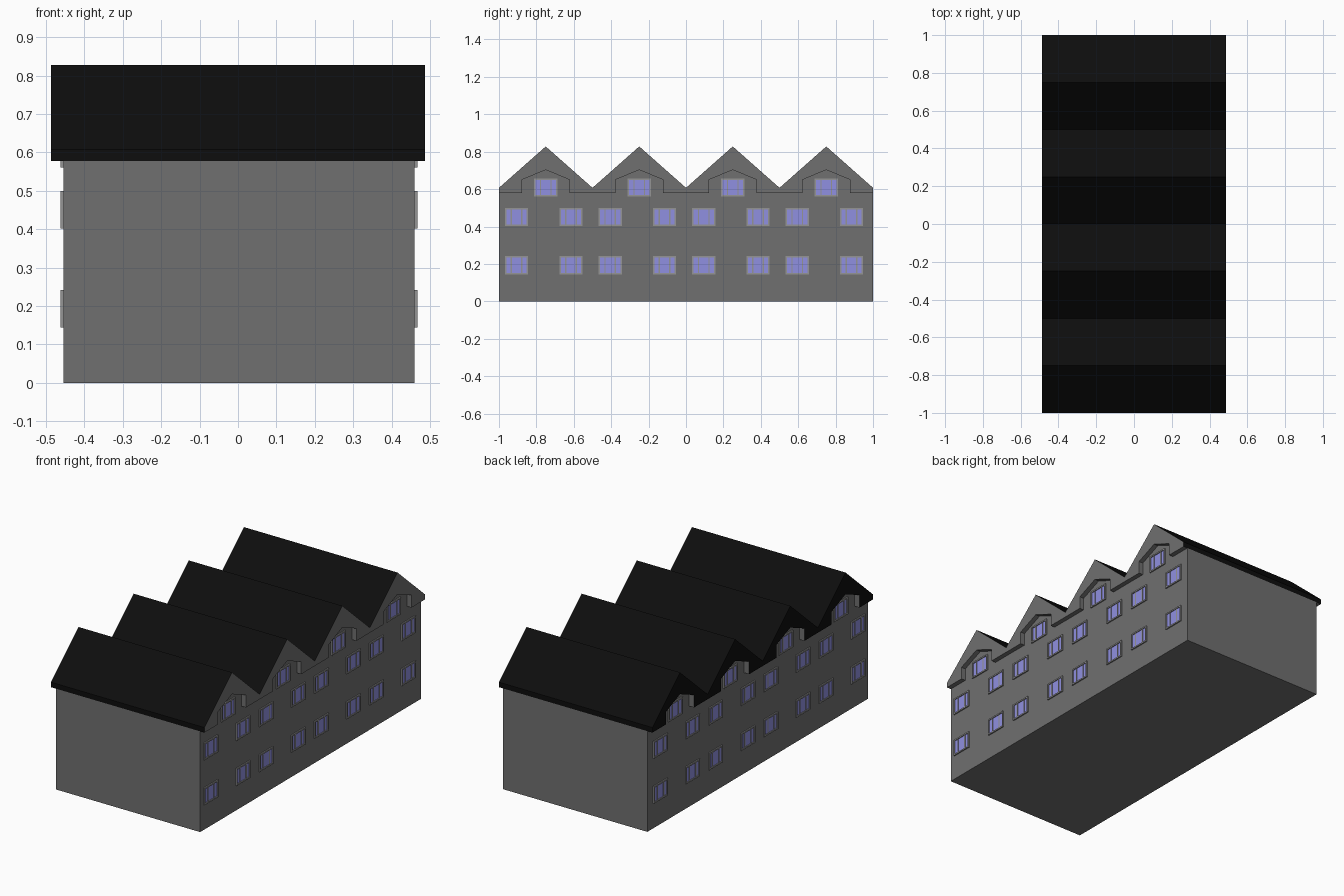
import bpy
import bmesh

if "Cube" in bpy.data.objects:
    bpy.data.objects.remove(bpy.data.objects["Cube"])


def material(name, r, g, b):
    m = bpy.data.materials.new(name)
    m.diffuse_color = (r, g, b, 1)
    m.use_nodes = True
    m.node_tree.nodes["Principled BSDF"].inputs["Base Color"].default_value = m.diffuse_color
    return m


WALL = material("wall_grey", 0.16, 0.16, 0.16)
ROOF = material("roof_black", 0.004, 0.004, 0.004)
GLASS = material("window_blue", 0.28, 0.28, 0.75)
FRAME = material("frame_grey", 0.3, 0.3, 0.3)

UNITS = (-0.75, -0.25, 0.25, 0.75)
EAVE, VALLEY, RIDGE = 0.578, 0.607, 0.828
WALL_X = {1: 0.46, -1: -0.455}


def finish(bm, name, mats):
    bmesh.ops.recalc_face_normals(bm, faces=bm.faces[:])
    me = bpy.data.meshes.new(name)
    bm.to_mesh(me)
    bm.free()
    for m in mats:
        me.materials.append(m)
    ob = bpy.data.objects.new(name, me)
    bpy.context.collection.objects.link(ob)
    return ob


def extrude_profile(name, points, x0, x1, mats):
    bm = bmesh.new()
    face = bm.faces.new([bm.verts.new((x0, y, z)) for y, z in points])
    ext = bmesh.ops.extrude_face_region(bm, geom=[face])
    moved = [v for v in ext["geom"] if isinstance(v, bmesh.types.BMVert)]
    bmesh.ops.translate(bm, vec=(x1 - x0, 0, 0), verts=moved)
    return finish(bm, name, mats)


def add_box(bm, lo, hi):
    v = bmesh.ops.create_cube(bm, size=1)["verts"]
    for p in v:
        p.co = [lo[i] if p.co[i] < 0 else hi[i] for i in range(3)]


# Pentagonal dormer outline running along the eave line
eave_line = [(-1, EAVE)]
for c in UNITS:
    eave_line += [(c - 0.127, EAVE), (c - 0.127, 0.65), (c, 0.703),
                  (c + 0.127, 0.65), (c + 0.127, EAVE)]
eave_line.append((1, EAVE))

# Wall block, filling the dormer openings
extrude_profile("house_walls", [(1, 0), (-1, 0)] + eave_line,
                WALL_X[-1], WALL_X[1], [WALL])

# Four-ridged roof, overhanging the long walls
ridge_line = [(1, VALLEY)]
for c in reversed(UNITS):
    ridge_line += [(c, RIDGE), (c - 0.25, VALLEY)]
roof = extrude_profile("sawtooth_roof", eave_line + ridge_line,
                       -0.487, 0.487, [WALL, ROOF])
for p in roof.data.polygons:
    on_side = abs(abs(p.center.y) - 1) < 0.001
    sloped_up = p.normal.z > 0.1
    if on_side or sloped_up or p.normal.x < -0.9:
        p.material_index = 1

# Windows: two rows plus one in every dormer, on both long walls
W, H, BAR = 0.125, 0.098, 0.008
spots = []
for c in UNITS:
    spots += [(c + dy, z) for dy in (-0.156, 0.135) for z in (0.193, 0.451)]
    spots.append((c, 0.609))

for side, label in ((1, "right"), (-1, "left")):
    glass, frame = bmesh.new(), bmesh.new()
    x = WALL_X[side]

    def slab(bm, depth, y0, y1, z0, z1):
        xs = sorted((x - side * 0.004, x + side * depth))
        add_box(bm, (xs[0], y0, z0), (xs[1], y1, z1))

    for y, z in spots:
        y0, y1, z0, z1 = y - W / 2, y + W / 2, z - H / 2, z + H / 2
        slab(glass, 0.002, y0 + 0.002, y1 - 0.002, z0 + 0.002, z1 - 0.002)
        for yy in (y0, y1 - BAR):
            slab(frame, 0.007, yy, yy + BAR, z0, z1)
        for zz in (z0, z1 - BAR):
            slab(frame, 0.007, y0 + BAR, y1 - BAR, zz, zz + BAR)
        for off in (-0.028, 0.028):
            slab(frame, 0.005, y + off - 0.003, y + off + 0.003,
                 z0 + BAR, z1 - BAR)
    finish(glass, "window_glass_" + label, [GLASS])
    finish(frame, "window_frames_" + label, [FRAME])
